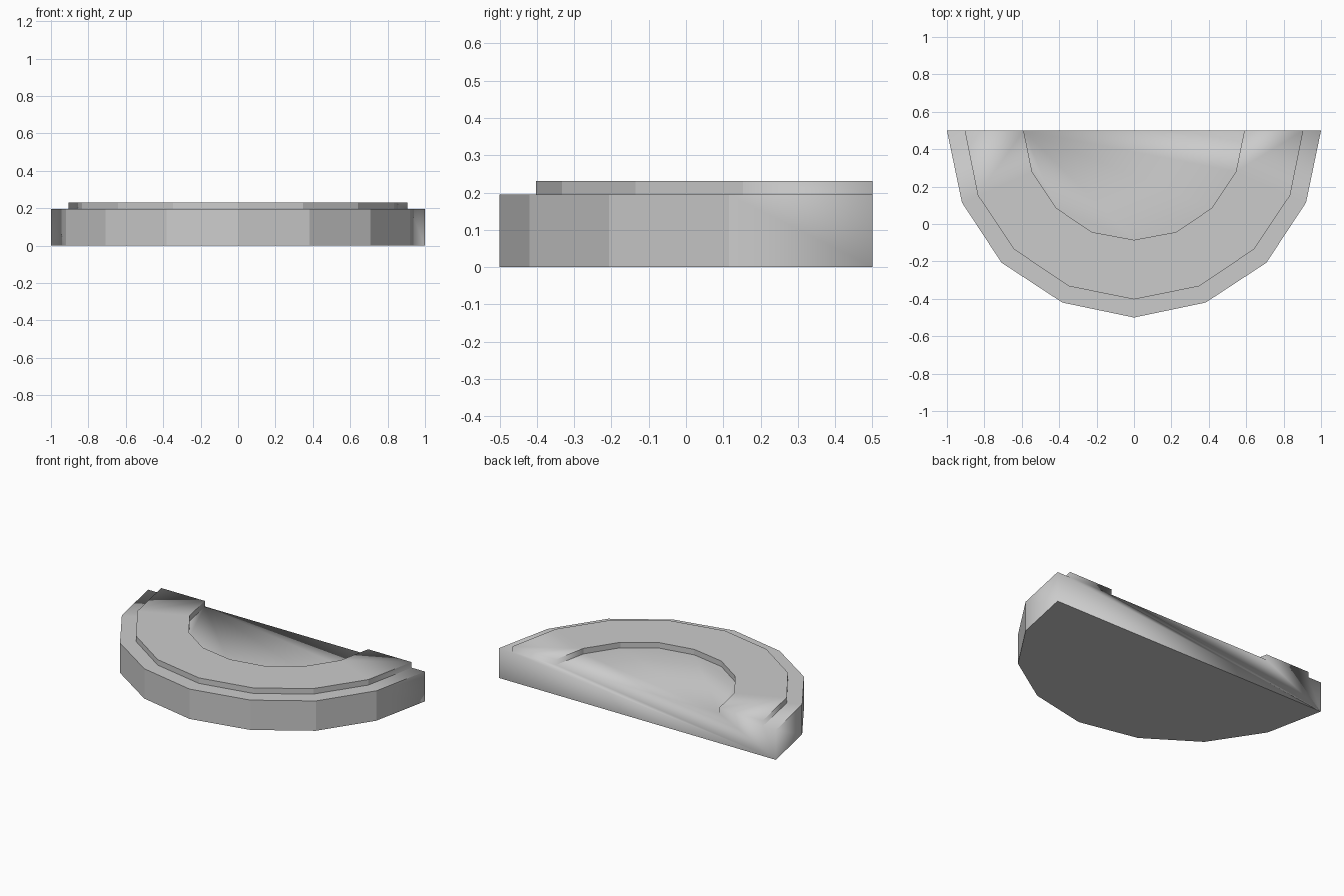
import bpy
import bmesh

cube = bpy.data.objects.get("Cube")
if cube:
    bpy.data.objects.remove(cube, do_unlink=True)

BACK = 0.5
BASE_TOP = 0.195
RIM_TOP = 0.231

# Half outlines from the back edge round to the front centre
outer = [(1.0, BACK), (0.92, 0.115), (0.708, -0.207), (0.383, -0.42), (0, -0.5)]
rim_outer = [(0.905, BACK), (0.835, 0.153), (0.641, -0.136), (0.347, -0.333), (0, -0.403)]
rim_inner = [(0.59, BACK), (0.545, 0.28), (0.415, 0.085), (0.225, -0.043), (0, -0.085)]


def material(name, grey):
    mat = bpy.data.materials.new(name)
    mat.use_nodes = True
    colour = (grey, grey, grey, 1)
    mat.diffuse_color = colour
    mat.node_tree.nodes["Principled BSDF"].inputs["Base Color"].default_value = colour
    return mat


def arc(bm, half, z):
    """Mirror a half outline into a full row of vertices at height z."""
    points = half + [(-x, y) for x, y in reversed(half[:-1])]
    return [bm.verts.new((x, y, z)) for x, y in points]


# Half-round step: loft from the underside, over the raised rim, to the floor
bm = bmesh.new()
rows = [arc(bm, half, z) for half, z in (
    (outer, 0), (outer, BASE_TOP),
    (rim_outer, BASE_TOP), (rim_outer, RIM_TOP),
    (rim_inner, RIM_TOP), (rim_inner, BASE_TOP))]
for low, high in zip(rows, rows[1:]):
    for i in range(len(low) - 1):
        bm.faces.new((low[i], low[i + 1], high[i + 1], high[i]))

# Underside, recessed floor and flat back
bm.faces.new(rows[0])
bm.faces.new(rows[-1])
bm.faces.new([r[0] for r in rows] + [r[-1] for r in reversed(rows)])
bmesh.ops.recalc_face_normals(bm, faces=bm.faces)

# Crisp edges everywhere except where the back blends into the top and sides
for face in bm.faces:
    face.smooth = True
for edge in bm.edges:
    on_back = all(v.co.y > BACK - 0.001 for v in edge.verts)
    on_ground = all(v.co.z < 0.001 for v in edge.verts)
    edge.smooth = on_back and not on_ground

mesh = bpy.data.meshes.new("half_round_step")
bm.to_mesh(mesh)
bm.free()
mesh.materials.append(material("light_grey", 0.6))
step = bpy.data.objects.new("half_round_step", mesh)
bpy.context.collection.objects.link(step)
